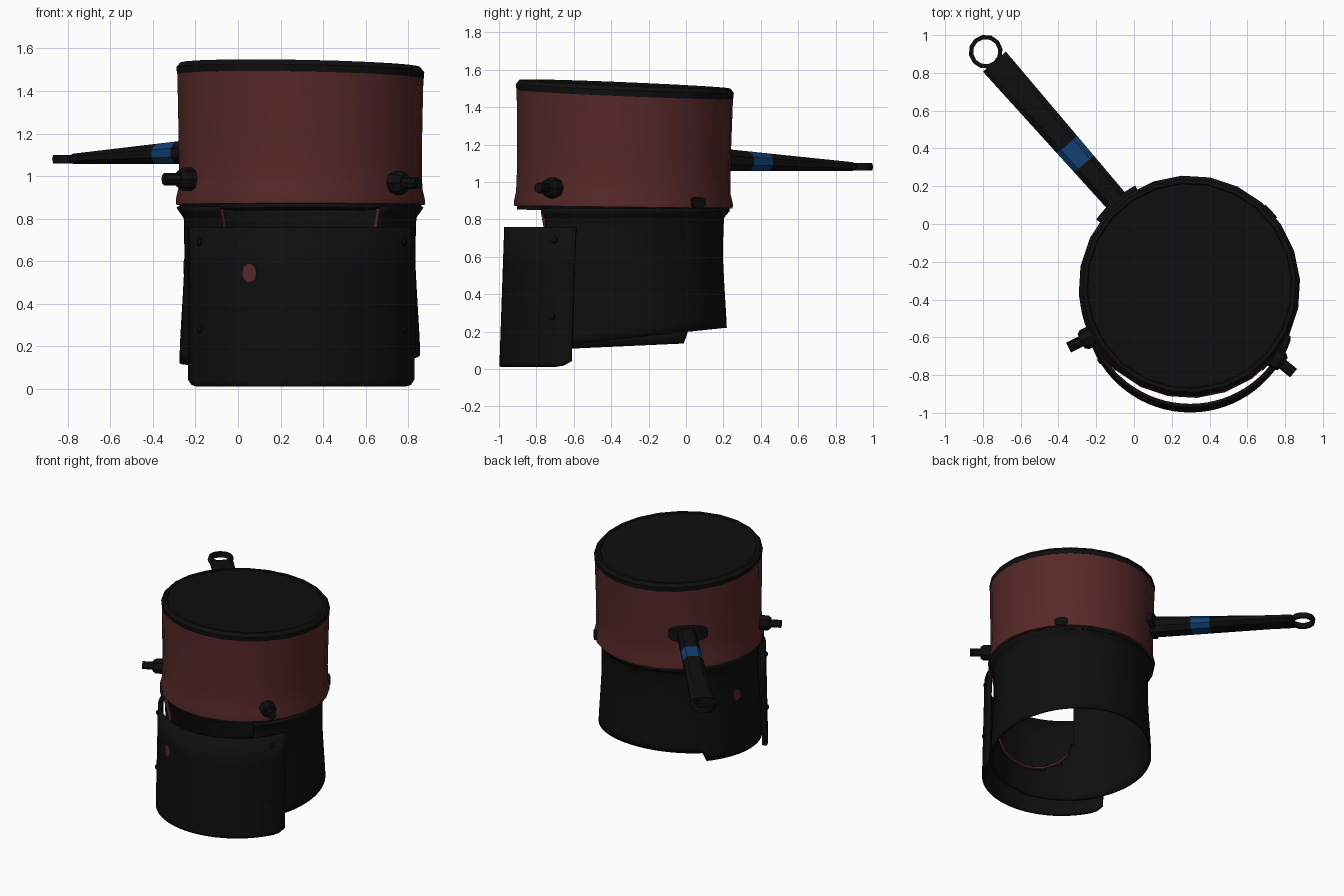
import bpy, bmesh, math
from mathutils import Vector, Matrix

if "Cube" in bpy.data.objects:
    bpy.data.objects.remove(bpy.data.objects["Cube"])


def colour(name, rgb):
    m = bpy.data.materials.new(name)
    m.diffuse_color = (*rgb, 1)
    m.use_nodes = True
    m.node_tree.nodes["Principled BSDF"].inputs["Base Color"].default_value = m.diffuse_color
    return m


BLACK = colour("soot_black", (0.0045, 0.0045, 0.0045))
RED = colour("dark_red", (0.095, 0.021, 0.021))
BLUE = colour("blue", (0.005, 0.048, 0.165))
CX, CY = 0.293, -0.335          # pot axis
SKY = -0.345                    # skirt axis y


def finish(name, bm, mats, smooth=35):
    bmesh.ops.recalc_face_normals(bm, faces=bm.faces)
    me = bpy.data.meshes.new(name)
    bm.to_mesh(me)
    bm.free()
    ob = bpy.data.objects.new(name, me)
    bpy.context.collection.objects.link(ob)
    for m in mats:
        me.materials.append(m)
    if smooth:
        bpy.ops.object.select_all(action='DESELECT')
        ob.select_set(True)
        bpy.context.view_layer.objects.active = ob
        bpy.ops.object.shade_smooth_by_angle(angle=math.radians(smooth))
    return ob


def loft(bm, rings, closed=True, cap=False):
    """Skin rows of points with quads; cap the first and last row if asked."""
    rows = [[bm.verts.new(p) for p in ring] for ring in rings]
    n = len(rows[0])
    for i in range(len(rows) - 1):
        for j in range(n if closed else n - 1):
            k = (j + 1) % n
            f = bm.faces.new((rows[i][j], rows[i][k], rows[i + 1][k], rows[i + 1][j]))
            f.material_index = 0
    if cap:
        bm.faces.new(rows[0])
        bm.faces.new(rows[-1])


def polar(cx, cy, r, deg, z):
    a = math.radians(deg)
    return Vector((cx + r * math.cos(a), cy + r * math.sin(a), z))


def thicken(ob, t):
    mod = ob.modifiers.new("thickness", 'SOLIDIFY')
    mod.thickness = t
    mod.offset = -1


def turned(name, profile, mat, sides=24, smooth=35):
    """Revolved closed body whose upper part leans slightly."""
    bm = bmesh.new()
    rings = []
    for r, z in profile:
        ring = []
        for i in range(sides):
            p = polar(CX, CY, r, i * 360 / sides + 4, z)
            lean = min(1, max(0, (z - 0.95) / 0.5))
            p.z -= lean * (0.042 * (p.y - CY) + 0.018 * (p.x - CX))
            p.z -= (1 - lean) * 0.012 * (p.y - CY)
            p.y += 0.008 * lean
            ring.append(p)
        rings.append(ring)
    loft(bm, rings, cap=True)
    return finish(name, bm, [mat], smooth)


# Pot body, its dark base and the lid
turned("pot_body", [(0.55, 0.862), (0.586, 0.866), (0.587, 0.89), (0.575, 0.94), (0.572, 1.05),
                    (0.574, 1.2), (0.577, 1.35), (0.58, 1.475)], RED)
turned("pot_base", [(0.53, 0.845), (0.57, 0.845), (0.57, 0.868), (0.53, 0.868)], BLACK)
turned("lid", [(0.581, 1.468), (0.584, 1.5), (0.565, 1.523), (0.545, 1.523),
               (0.54, 1.517)], BLACK, smooth=20)


# Skirt under the pot: open below, U-shaped opening at the front
def skirt_radius(z):
    pts = [(0.1, 0.568), (0.25, 0.562), (0.45, 0.55), (0.6, 0.542), (0.8, 0.546),
           (0.82, 0.556), (0.845, 0.583), (0.87, 0.575)]
    for (z0, r0), (z1, r1) in zip(pts, pts[1:]):
        if z <= z1:
            return r0 + (r1 - r0) * (z - z0) / (z1 - z0)
    return pts[-1][1]


def skirt_bottom(deg):
    y = SKY + 0.56 * math.sin(math.radians(deg))
    if 141 < deg < 270:
        return 0.11 + 0.045 * (y + 0.6)
    return 0.135 + 0.105 * (y + 0.6)


bm = bmesh.new()
degs = [i * 3.0 for i in range(120)]
rings = []
for t in [i / 14 for i in range(14)] + [0.94, 0.965, 1]:
    ring = []
    for d in degs:
        b = skirt_bottom(d)
        z = b + (0.852 - b) * t
        ring.append(polar(0.291, SKY, skirt_radius(z), d, z))
    rings.append(ring)
loft(bm, rings)


def half_opening(z):
    return 41 if z > 0.55 else 41 * math.sqrt(max(0, 1 - ((0.55 - z) / 0.25) ** 2))


gone = []
for f in bm.faces:
    c = f.calc_center_median()
    off = abs(math.degrees(math.atan2(c.x - 0.291, -(c.y - SKY))))
    if c.z > 0.3 and off < half_opening(c.z):
        gone.append(f)
bmesh.ops.delete(bm, geom=gone, context='FACES')
thicken(finish("skirt", bm, [BLACK]), 0.015)

# Red trim around the inside of the opening
zs = [0.84, 0.7, 0.55, 0.45, 0.38, 0.33, 0.305]
path = [(-half_opening(z), z) for z in zs] + [(0, 0.3)] + [(half_opening(z), z) for z in zs[::-1]]
bm = bmesh.new()
rings = []
for off, z in path:
    r = skirt_radius(z)
    rings.append([polar(0.291, SKY, r + dr, off - 90, z + dz)
                  for dr, dz in ((-0.03, -0.008), (-0.03, 0.008), (-0.008, 0.008), (-0.008, -0.008))])
loft(bm, rings, cap=True)
finish("opening_trim", bm, [RED])

# Curved front plate standing off the skirt
PX, PY, PR = 0.297, -0.41, 0.562


def plate_point(deg, z, out=0.0):
    p = polar(PX, PY, PR + out, deg, z)
    p.y -= 0.026 * (0.76 - z) / 0.75
    return p


A0, A1, N = 199, 341, 30
bm = bmesh.new()
rings = []
for t in [0, 0.03, 0.1, 0.25, 0.5, 0.75, 1]:
    ring = []
    for i in range(N + 1):
        edge = min(i, N - i)
        low = 0.012 + (0.03, 0.006)[edge] if edge < 2 else 0.012
        ring.append(plate_point(A0 + (A1 - A0) * i / N, low + (0.76 - low) * t))
    rings.append(ring)
loft(bm, rings, closed=False)
thicken(finish("front_plate", bm, [BLACK]), 0.02)


# Cylinders pointing outward: studs, rivets and painted spots
def peg(name, base, direction, parts, mat, sides, stretch=1.0):
    d = Vector(direction).normalized()
    u = d.cross(Vector((0, 0, 1))).normalized()
    v = u.cross(d)
    bm = bmesh.new()
    rings = [[Vector(base) + d * s + u * (r * math.cos(a)) + v * (r * stretch * math.sin(a))
              for a in (2 * math.pi * k / sides for k in range(sides))] for s, r in parts]
    loft(bm, rings, cap=True)
    return finish(name, bm, [mat], 30)


for side, deg, z in (("left", 206.5, 0.985), ("right", 320.5, 0.968)):
    a = math.radians(deg)
    peg(side + "_stud", (CX, CY, z), (math.cos(a), math.sin(a), 0),
        [(0.55, 0.05), (0.575, 0.056), (0.62, 0.056), (0.64, 0.042), (0.64, 0.029), (0.715, 0.029)],
        BLACK, 8)

for i, deg in enumerate((212, 329)):
    for j, z in enumerate((0.69, 0.28)):
        a = math.radians(deg)
        peg(f"plate_rivet_{i}_{j}", plate_point(deg, z, -0.005), (math.cos(a), math.sin(a), 0),
            [(0, 0.02), (0.01, 0.018), (0.016, 0.009)], BLACK, 8)

a = math.radians(244.5)
peg("front_spot", plate_point(244.5, 0.545, -0.002), (math.cos(a), math.sin(a), 0),
    [(0, 0.037), (0.006, 0.037)], RED, 10, 1.2)
a = math.radians(171)
peg("side_spot", polar(0.291, SKY, 0.541, 171, 0.57), (math.cos(a), math.sin(a), 0),
    [(0, 0.038), (0.008, 0.038)], RED, 10, 1.1)


# Curved patches against the pot: handle bracket and a dark mark on the lower rim
def pot_patch(name, mid, half, z0, z1, r0, r1):
    bm = bmesh.new()
    rings = []
    for i in range(9):
        s = i / 4 - 1
        k = 0.5 + 0.5 * math.sqrt(max(0, 1 - s * s))
        zm, h = (z0 + z1) / 2, (z1 - z0) / 2 * k
        rings.append([polar(CX, CY, r, mid + half * s, zm + dz)
                      for r, dz in ((r0, -h), (r0, h), (r1, h), (r1, -h))])
    loft(bm, rings, cap=True)
    finish(name, bm, [BLACK])


pot_patch("handle_bracket", 131, 13, 1.08, 1.19, 0.56, 0.61)
pot_patch("rim_mark", 43, 4.5, 0.86, 0.92, 0.57, 0.594)

# Tapered handle with a blue band
BASE, TIP = Vector((-0.1, 0.13, 0)), Vector((-0.785, 0.912, 0))
along = (TIP - BASE).normalized()
side = Vector((along.y, -along.x, 0))
length = (TIP - BASE).length
octagon = [(1, 0.4), (0.6, 1), (-0.6, 1), (-1, 0.4), (-1, -0.4), (-0.6, -1), (0.6, -1), (1, -0.4)]
bm = bmesh.new()
rings = []
for s in (-0.05, 0.1, 0.25, 0.385, 0.65, length - 0.07):
    t = s / length
    w, zlo, zhi = 0.064 + 0.018 * t, 1.058, 1.182 - 0.082 * t
    zm, h = (zlo + zhi) / 2, (zhi - zlo) / 2
    rings.append([BASE + along * s + side * (w * u) + Vector((0, 0, zm + h * v)) for u, v in octagon])
loft(bm, rings, cap=True)
for f in bm.faces:
    s = (f.calc_center_median() - BASE).dot(along)
    f.material_index = 1 if 0.26 < s < 0.38 else 0
finish("handle", bm, [BLACK, BLUE], 30)

# Hanging ring at the end of the handle
bm = bmesh.new()
rings = [[polar(TIP.x, TIP.y, r, k * 30 + 10, z) for k in range(12)]
         for r, z in ((0.067, 1.06), (0.085, 1.06), (0.09, 1.08), (0.085, 1.1), (0.067, 1.1), (0.067, 1.06))]
loft(bm, rings)
bmesh.ops.remove_doubles(bm, verts=bm.verts, dist=0.0005)
finish("hanging_ring", bm, [BLACK], 30)
